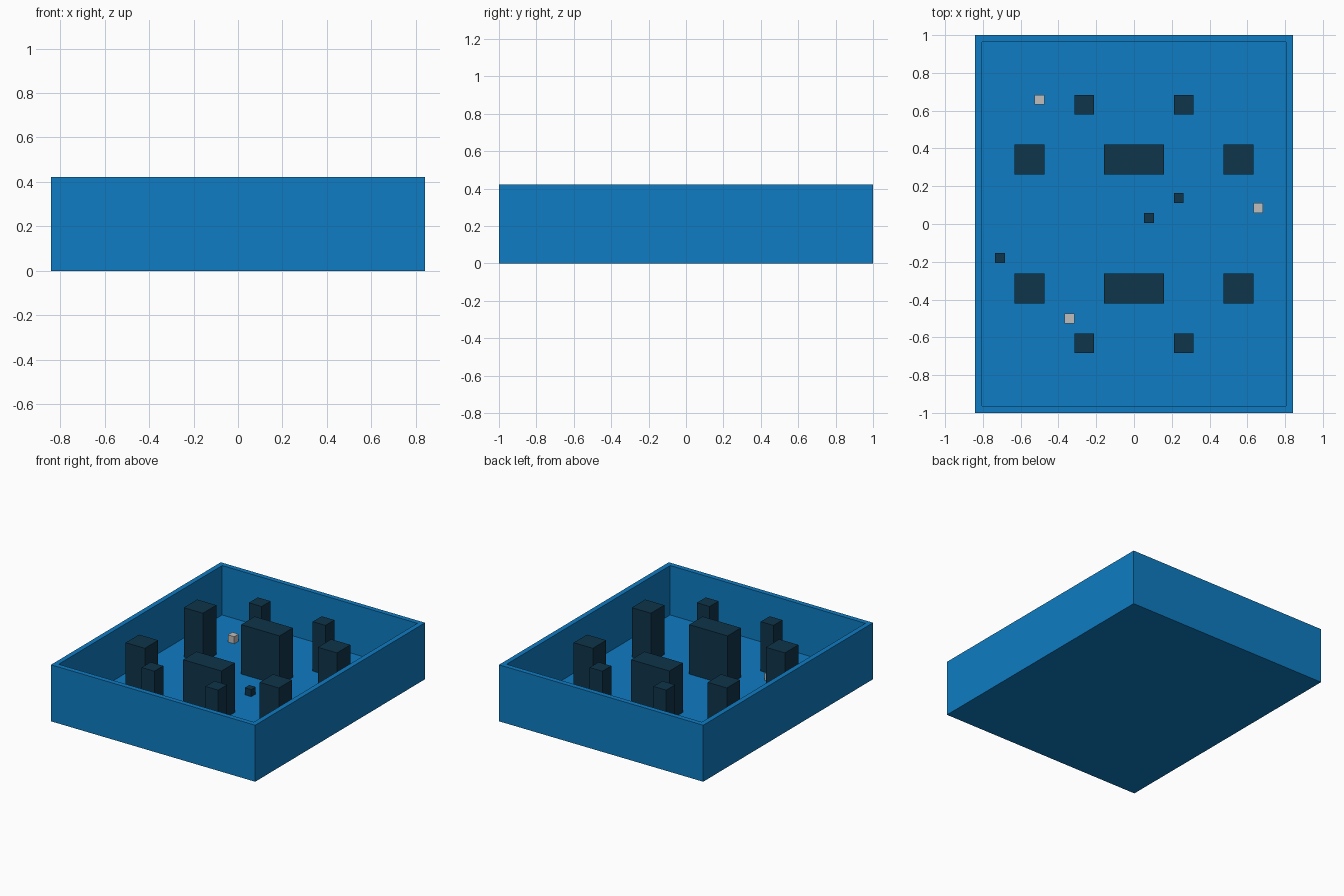
import bpy
import bmesh
from mathutils import Matrix, Vector

if "Cube" in bpy.data.objects:
    bpy.data.objects.remove(bpy.data.objects["Cube"], do_unlink=True)

U = 2 / 38            # module: the tray is 32 x 38 x 8 modules
WALL, HEIGHT = U, 8 * U


def material(name, rgb):
    m = bpy.data.materials.new(name)
    m.use_nodes = True
    m.diffuse_color = (*rgb, 1)
    m.node_tree.nodes["Principled BSDF"].inputs["Base Color"].default_value = (*rgb, 1)
    return m


blue = material("bright blue", (0.0045, 0.2, 0.54))
navy = material("dark navy", (0.0048, 0.035, 0.068))
grey = material("light grey", (0.53, 0.52, 0.51))


def box(name, x, y, z, sx, sy, sz, mat, hollow=False):
    """Box centred at x, y with its base at z; hollow sinks the top into a tray."""
    bm = bmesh.new()
    bmesh.ops.create_cube(bm, size=1, matrix=Matrix.Translation((0, 0, sz / 2))
                          @ Matrix.Diagonal((sx, sy, sz, 1)))
    if hollow:
        bm.normal_update()
        top = max(bm.faces, key=lambda f: f.calc_center_median().z)
        bmesh.ops.inset_region(bm, faces=[top], thickness=WALL)
        floor = bmesh.ops.extrude_discrete_faces(bm, faces=[top])["faces"][0]
        bmesh.ops.translate(bm, verts=floor.verts, vec=Vector((0, 0, WALL - sz)))
        bmesh.ops.recalc_face_normals(bm, faces=bm.faces)
    mesh = bpy.data.meshes.new(name)
    bm.to_mesh(mesh)
    bm.free()
    mesh.materials.append(mat)
    ob = bpy.data.objects.new(name, mesh)
    ob.location = (x, y, z)
    bpy.context.collection.objects.link(ob)
    return ob


# Open tray with a thin floor and walls
box("arena_tray", 0, 0, 0, 32 * U, 38 * U, HEIGHT, blue, hollow=True)

# Obstacle pillars, mirrored front to back and side to side
pillar_height = HEIGHT - WALL
for sy, end in ((-1, "front"), (1, "back")):
    box(f"{end}_centre_block", 0, sy * 6.5 * U, WALL, 6 * U, 3 * U, pillar_height, navy)
    for sx, side in ((-1, "right"), (1, "left")):
        box(f"{end}_{side}_pillar", sx * 10.5 * U, sy * 6.5 * U, WALL,
            3 * U, 3 * U, pillar_height, navy)
        box(f"{end}_{side}_small_pillar", sx * 5 * U, sy * 12 * U, WALL,
            2 * U, 2 * U, pillar_height, navy)

# Loose cubes on the floor
for i, (x, y) in enumerate([(1.5, 0.6), (4.5, 2.6), (-13.5, -3.4)], 1):
    box(f"dark_cube_{i}", x * U, y * U, WALL, U, U, U, navy)
for i, (x, y) in enumerate([(-9.5, 12.5), (12.5, 1.6), (-6.5, -9.5)], 1):
    box(f"grey_cube_{i}", x * U, y * U, WALL, U, U, U, grey)
